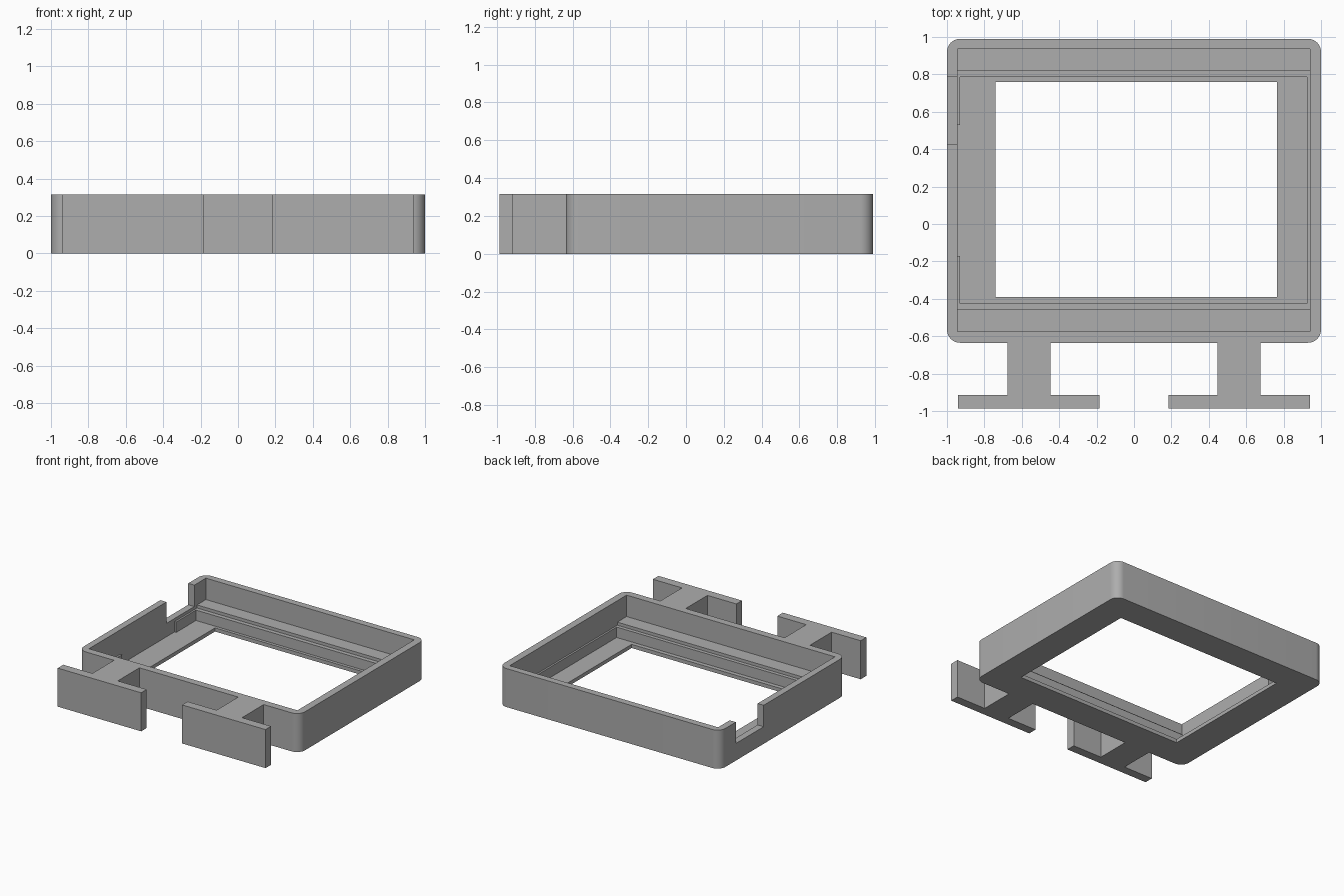
import bpy, bmesh, math

if "Cube" in bpy.data.objects:
    bpy.data.objects.remove(bpy.data.objects["Cube"], do_unlink=True)

HEIGHT = 0.315
LEDGE, LIP, FLOOR = 0.14, 0.115, 0.03   # stepped levels inside the frame

grey = bpy.data.materials.new("plain grey")
grey.use_nodes = True
grey.diffuse_color = (0.42, 0.42, 0.42, 1)
grey.node_tree.nodes["Principled BSDF"].inputs["Base Color"].default_value = grey.diffuse_color


def prism(name, outline, z0, z1):
    """Extrude a counter-clockwise outline from z0 to z1."""
    bm = bmesh.new()
    face = bm.faces.new([bm.verts.new((x, y, z0)) for x, y in outline])
    top = bmesh.ops.extrude_face_region(bm, geom=[face])["geom"]
    verts = [v for v in top if isinstance(v, bmesh.types.BMVert)]
    bmesh.ops.translate(bm, verts=verts, vec=(0, 0, z1 - z0))
    bmesh.ops.recalc_face_normals(bm, faces=bm.faces)
    mesh = bpy.data.meshes.new(name)
    bm.to_mesh(mesh)
    bm.free()
    mesh.materials.append(grey)
    obj = bpy.data.objects.new(name, mesh)
    bpy.context.collection.objects.link(obj)
    return obj


def rect(x0, x1, y0, y1):
    return [(x0, y0), (x1, y0), (x1, y1), (x0, y1)]


def rounded_rect(x0, x1, y0, y1, r, steps=10):
    centres = [(x1 - r, y1 - r), (x0 + r, y1 - r), (x0 + r, y0 + r), (x1 - r, y0 + r)]
    points = []
    for quarter, (cx, cy) in enumerate(centres):
        for i in range(steps + 1):
            a = (quarter + i / steps) * math.pi / 2
            points.append((cx + r * math.cos(a), cy + r * math.sin(a)))
    return points


def select_only(obj):
    bpy.ops.object.select_all(action="DESELECT")
    obj.select_set(True)
    bpy.context.view_layer.objects.active = obj


def cut(obj, outline, z0, z1=HEIGHT + 0.1):
    """Subtract a prism and discard the cutter."""
    cutter = prism("cutter", outline, z0, z1)
    cutter.hide_render = True
    mod = obj.modifiers.new("cut", "BOOLEAN")
    mod.operation = "DIFFERENCE"
    mod.solver = "EXACT"
    mod.object = cutter
    select_only(obj)
    bpy.ops.object.modifier_apply(modifier=mod.name)
    bpy.data.objects.remove(cutter, do_unlink=True)


# Frame with rounded outer corners
frame = prism("frame", rounded_rect(-1, 1, -0.635, 0.99, 0.07), 0, HEIGHT)

# Stepped pockets, from the widest at the top to the window through the floor
cut(frame, rect(-0.945, 0.94, -0.575, 0.935), LEDGE)
cut(frame, rect(-0.945, 0.94, -0.455, 0.82), LIP)
cut(frame, rect(-0.93, 0.925, -0.425, 0.785), FLOOR)
cut(frame, rect(-0.945, -0.9, -0.17, 0.53), FLOOR)
cut(frame, rect(-0.74, 0.765, -0.39, 0.76), -0.1)

# Notch through the side wall
cut(frame, rect(-1.1, -0.935, 0.425, 0.785), LEDGE)

select_only(frame)
bpy.ops.object.shade_smooth_by_angle(angle=math.radians(30))

# T-shaped mounting brackets at the front
for side, name in ((1, "left_bracket"), (-1, "right_bracket")):
    inner, outer, stem_in, stem_out = 0.185, 0.94, 0.447, 0.677
    front, back, root = -0.987, -0.915, -0.635
    outline = [(inner, front), (outer, front), (outer, back), (stem_out, back),
               (stem_out, root), (stem_in, root), (stem_in, back), (inner, back)]
    prism(name, [(side * x, y) for x, y in outline], 0, HEIGHT)
